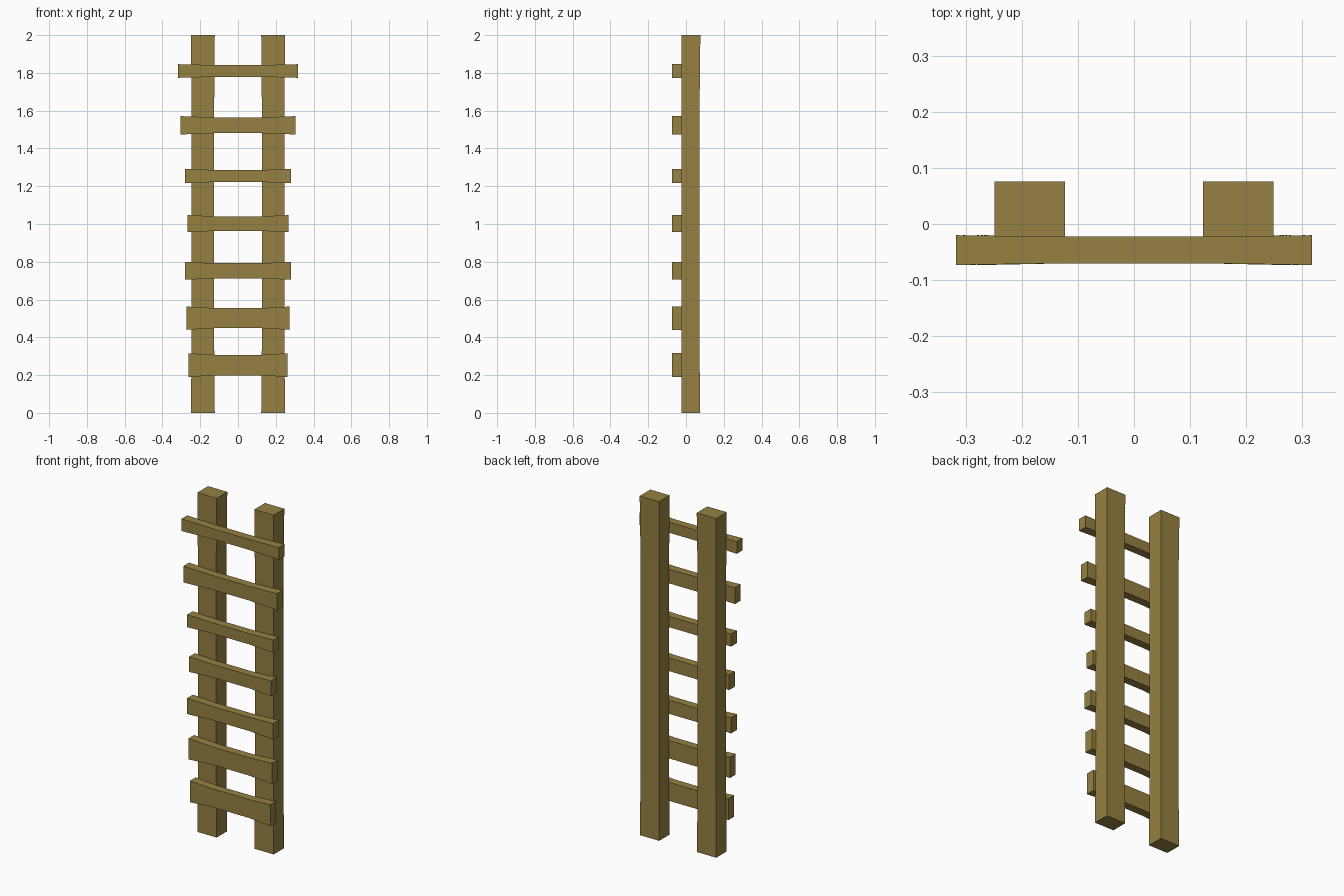
import bpy, bmesh

if "Cube" in bpy.data.objects:
    bpy.data.objects.remove(bpy.data.objects["Cube"])

wood = bpy.data.materials.new("brown_wood")
wood.diffuse_color = (0.305, 0.216, 0.054, 1)
wood.use_nodes = True
wood.node_tree.nodes["Principled BSDF"].inputs["Base Color"].default_value = wood.diffuse_color


def beam(name, sections, axis):
    """Four-sided beam lofted through (position, a0, a1, b0, b1) sections."""
    bm = bmesh.new()
    rings = []
    for p, a0, a1, b0, b1 in sections:
        ring = []
        for a, b in ((a0, b0), (a1, b0), (a1, b1), (a0, b1)):
            ring.append(bm.verts.new((p, a, b) if axis == "x" else (a, b, p)))
        rings.append(ring)
    for r, s in zip(rings, rings[1:]):
        for i in range(4):
            j = (i + 1) % 4
            bm.faces.new((r[i], r[j], s[j], s[i]))
    bm.faces.new(rings[0][::-1])
    bm.faces.new(rings[-1])
    bmesh.ops.recalc_face_normals(bm, faces=bm.faces)
    mesh = bpy.data.meshes.new(name)
    bm.to_mesh(mesh)
    bm.free()
    mesh.materials.append(wood)
    bpy.context.collection.objects.link(bpy.data.objects.new(name, mesh))


# Upright rails, slightly worn along the middle
for side, cx in (("left", -0.186), ("right", 0.186)):
    beam(side + "_rail",
         [(z, cx - w, cx + w, -0.023, y1) for z, w, y1 in
          ((0, 0.063, 0.074), (0.36, 0.060, 0.072),
           (1.64, 0.060, 0.072), (2, 0.063, 0.076))], "z")

# Rungs nailed to the front, narrower between the rails: z low, z high, half length
rungs = [(0.190, 0.316, 0.263), (0.440, 0.563, 0.273), (0.705, 0.799, 0.280),
         (0.957, 1.047, 0.267), (1.217, 1.291, 0.280), (1.474, 1.571, 0.305),
         (1.774, 1.846, 0.317)]
for n, (z0, z1, h) in enumerate(rungs, 1):
    t = (z1 - z0) * 0.07
    end, mid = (-0.073, -0.020, z0, z1), (-0.070, -0.022, z0 + t, z1 - t)
    beam(f"rung_{n}", [(-h, *end), (-0.12, *mid), (0.12, *mid), (h, *end)], "x")
